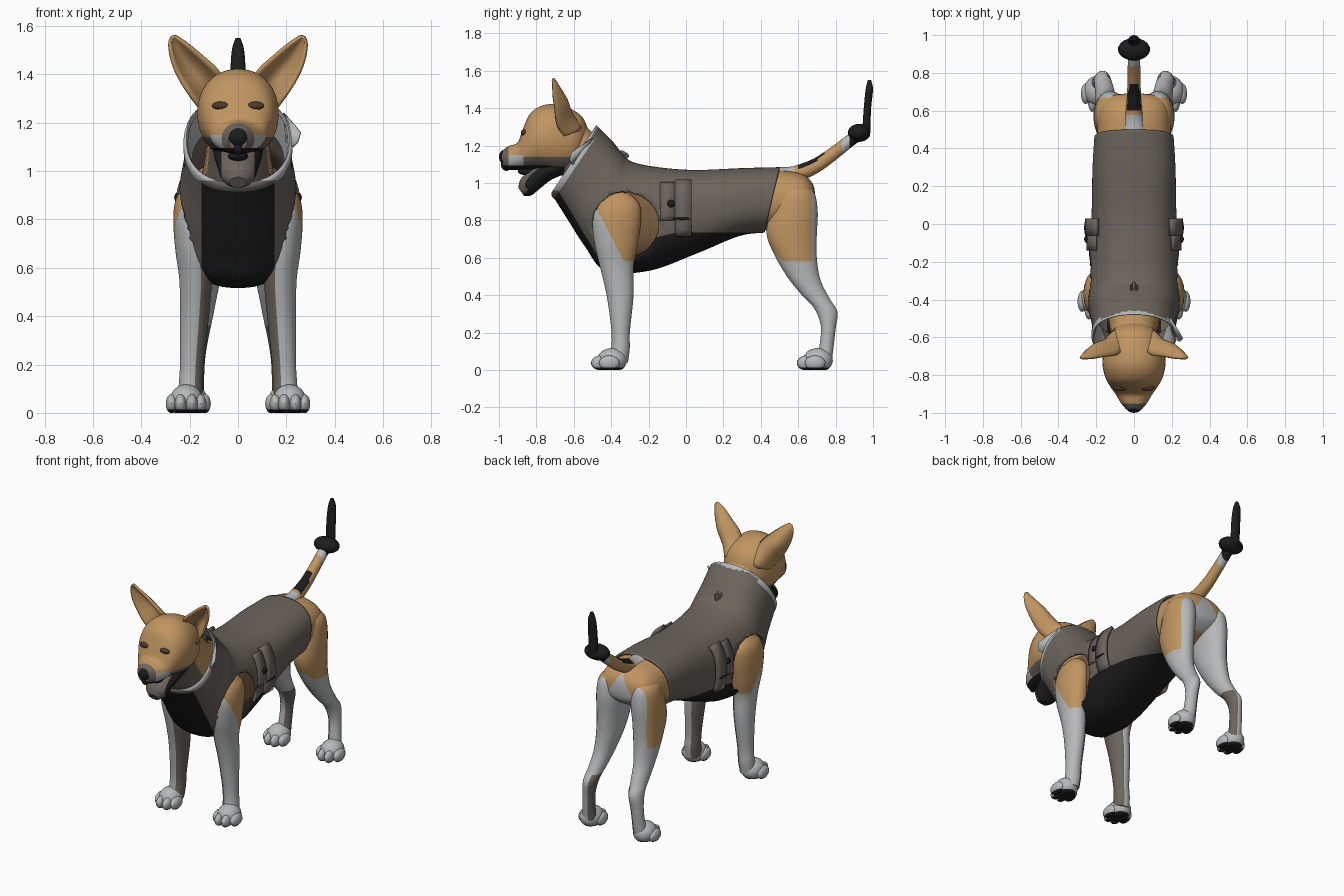
import bpy, bmesh, math
from mathutils import Vector

if "Cube" in bpy.data.objects:
    bpy.data.objects.remove(bpy.data.objects["Cube"])

# Colours
TAN, VEST, WHITE, BLACK, EYE, BROWN = range(6)
COLOURS = [("tan fur", (0.53, 0.30, 0.12)), ("grey brown fabric", (0.150, 0.128, 0.108)),
           ("pale grey fur", (0.47, 0.48, 0.485)), ("black", (0.012, 0.012, 0.012)),
           ("dark brown", (0.07, 0.045, 0.025)), ("brown fur", (0.20, 0.115, 0.055))]
MATS = []
for label, rgb in COLOURS:
    m = bpy.data.materials.new(label)
    m.diffuse_color = (*rgb, 1)
    m.use_nodes = True
    m.node_tree.nodes["Principled BSDF"].inputs["Base Color"].default_value = m.diffuse_color
    MATS.append(m)


def finish(name, bm, rule, cuts=()):
    """Cut the mesh along colour borders (point, normal), colour it and link it."""
    for co, no in cuts:
        bmesh.ops.bisect_plane(bm, geom=bm.verts[:] + bm.edges[:] + bm.faces[:],
                               plane_co=co, plane_no=Vector(no).normalized())
    bm.normal_update()
    for f in bm.faces:
        f.material_index = rule(f.calc_center_median(), f.normal) if callable(rule) else rule
    me = bpy.data.meshes.new(name)
    bm.to_mesh(me)
    bm.free()
    for m in MATS:
        me.materials.append(m)
    ob = bpy.data.objects.new(name, me)
    bpy.context.collection.objects.link(ob)
    return ob


def at(axis, *values):
    """Cutting planes square to one axis."""
    no = Vector([float(i == axis) for i in range(3)])
    return [(no * v, no) for v in values]


def spline(rows, k):
    """Catmull-Rom interpolation of whole rows of numbers."""
    out, last = [], len(rows) - 1
    for i in range(last):
        a, b, c, d = (rows[max(0, min(last, j))] for j in (i - 1, i, i + 1, i + 2))
        for s in range(k):
            t = s / k
            out.append([0.5 * (2 * q + (r - p) * t + (2 * p - 5 * q + 4 * r - u) * t * t
                               + (3 * q - p - 3 * r + u) * t ** 3) for p, q, r, u in zip(a, b, c, d)])
    return out + [list(rows[-1])]


def loft(name, rows, rule, n=28, k=5, e=2.0, side=1, is_open=False, cuts=()):
    """Rings between two side-view points: (y0, z0, y1, z1, x centre, half width)."""
    bm, rings = bmesh.new(), []
    for y0, z0, y1, z1, xc, w in spline(rows, k):
        c = Vector((xc * side, (y0 + y1) / 2, (z0 + z1) / 2))
        v = Vector((0, (y0 - y1) / 2, (z0 - z1) / 2))
        ring = []
        for i in range(n):
            a = math.tau * (i + 0.5) / n
            co, si = math.cos(a), math.sin(a)
            p = math.copysign(abs(co) ** (2 / e), co)
            q = math.copysign(abs(si) ** (2 / e), si)
            ring.append(bm.verts.new(c + Vector((max(w, 0.005) * p, 0, 0)) + v * q))
        rings.append(ring)
    for r, s in zip(rings, rings[1:]):
        for i in range(n):
            j = (i + 1) % n
            bm.faces.new((r[i], r[j], s[j], s[i]))
    caps = [bm.faces.new(rings[0]), bm.faces.new(rings[-1])]
    bmesh.ops.recalc_face_normals(bm, faces=bm.faces)
    if is_open:
        bmesh.ops.delete(bm, geom=caps, context='FACES_ONLY')
    return finish(name, bm, rule, cuts)


def balls(name, items, rule, floor=-1, cuts=()):
    bm = bmesh.new()
    for c, r in items:
        vs = bmesh.ops.create_uvsphere(bm, u_segments=18, v_segments=12, radius=1)["verts"]
        for v in vs:
            v.co = Vector(v.co[i] * r[i] + c[i] for i in range(3))
            v.co.z = max(v.co.z, floor)
    return finish(name, bm, rule, cuts)


def sheet(name, grid, rule, thick):
    """Thin plate through a grid of points."""
    bm = bmesh.new()
    vs = [[bm.verts.new(p) for p in row] for row in grid]
    for r, s in zip(vs, vs[1:]):
        for i in range(len(r) - 1):
            bm.faces.new((r[i], r[i + 1], s[i + 1], s[i]))
    ob = finish(name, bm, rule)
    mod = ob.modifiers.new("thickness", 'SOLIDIFY')
    mod.thickness, mod.offset = thick, 0
    return ob


# Body under the coat, with rump and neck
def body_rule(c, n):
    if c.y > .6:
        return WHITE if abs(c.x) < .04 + .7 * (.97 - c.z) else TAN
    if -.56 < c.y < -.05 and c.z < .99:
        return BROWN
    return VEST if c.y < -.45 and n.y < -.3 and c.z < 1.13 else TAN


loft("body", [(.69, .95, .69, .89, 0, .05), (.675, 1.0, .675, .85, 0, .13), (.62, 1.05, .61, .80, 0, .18),
              (.50, 1.07, .47, .75, 0, .195), (.30, 1.06, .28, .74, 0, .19), (.05, 1.04, .05, .66, 0, .19),
              (-.20, 1.06, -.20, .57, 0, .18), (-.33, 1.11, -.42, .62, 0, .165),
              (-.42, 1.18, -.56, .84, 0, .14), (-.50, 1.27, -.64, 1.0, 0, .125),
              (-.60, 1.36, -.70, 1.1, 0, .12)],
     body_rule, e=2.3, cuts=[((.04, 0, .97), (1, 0, .7)), ((-.04, 0, .97), (-1, 0, .7))] + at(2, .99))


# Coat: open shell with a black chest and belly panel
def coat_rule(c, n):
    if c.y < -.33 and abs(c.x) < .15 and c.z < .96:
        return BLACK
    return BLACK if c.z < .735 + .22 * min(0, c.y + .05) and c.y > -.44 else VEST


coat = loft("coat", [(.50, 1.085, .42, .735, 0, .21), (.30, 1.08, .28, .715, 0, .22),
                     (.05, 1.07, .05, .62, 0, .225), (-.15, 1.085, -.20, .53, 0, .24),
                     (-.29, 1.115, -.43, .53, 0, .25), (-.35, 1.17, -.54, .66, 0, .24),
                     (-.39, 1.22, -.63, .80, 0, .225), (-.47, 1.30, -.715, .935, 0, .22)],
            coat_rule, n=72, k=10, e=2.4, is_open=True,
            cuts=at(0, -.15, .15) + at(1, -.44, -.33) + at(2, .735, .96) + [((0, -.05, .735), (0, -.22, 1))])
# Leg holes: remove faces inside an ellipse, then pull the rim onto it
CY, CZ, RY, RZ = -.325, .775, .18, .18
bm = bmesh.new()
bm.from_mesh(coat.data)


def hole_radius(p):
    return math.hypot((p.y - CY) / RY, (p.z - CZ) / RZ) if abs(p.x) > .14 else 9


bmesh.ops.delete(bm, geom=[f for f in bm.faces if hole_radius(f.calc_center_median()) < 1], context='FACES')
for v in bm.verts:
    d = hole_radius(v.co)
    if v.is_boundary and .8 < d < 1.2:
        v.co.y, v.co.z = CY + (v.co.y - CY) / d, CZ + (v.co.z - CZ) / d
bm.to_mesh(coat.data)
bm.free()
mod = coat.modifiers.new("thickness", 'SOLIDIFY')
mod.thickness, mod.offset = .014, -1

# Pale collar lining and rim, with one turned-out corner
loft("collar_lining", [(-.455, 1.285, -.705, .915, 0, .226), (-.475, 1.307, -.72, .935, 0, .223),
                       (-.475, 1.295, -.705, .95, 0, .208), (-.40, 1.19, -.60, .88, 0, .19)],
     lambda c, n: VEST if c.z < .96 else WHITE, n=40, k=3, e=2.3, is_open=True, cuts=at(2, .96))
sheet("collar_corner", [[(.19, -.50, 1.24), (.235, -.57, 1.19), (.258, -.61, 1.16)],
                        [(.20, -.57, 1.12), (.225, -.61, 1.10), (.245, -.62, 1.12)]], WHITE, .01)
# Leash slot on the back of the collar
balls("leash_slot", [((0, -.335, 1.145), (.01, .03, .02)), ((.014, -.35, 1.155), (.008, .03, .02)),
                     ((-.014, -.35, 1.155), (.008, .03, .02))], VEST)


# Head
def head_rule(c, n):
    if c.y < -.72 and c.z < 1.095 or c.z < 1.085:
        return BLACK
    if c.y < -.95 or (c.z < 1.14 and c.y > -.87):
        return VEST
    return WHITE if c.y < -.87 and c.z < 1.15 else TAN


head = loft("head", [(-.52, 1.28, -.55, 1.14, 0, .07), (-.56, 1.36, -.60, 1.07, 0, .13),
                     (-.65, 1.41, -.66, 1.05, 0, .158), (-.75, 1.42, -.72, 1.055, 0, .168),
                     (-.83, 1.375, -.79, 1.07, 0, .152), (-.872, 1.29, -.85, 1.07, 0, .125),
                     (-.90, 1.218, -.90, 1.07, 0, .098), (-.95, 1.197, -.95, 1.07, 0, .068),
                     (-.985, 1.17, -.98, 1.085, 0, .04)], head_rule, n=40, k=6, e=2.15,
            cuts=at(2, 1.085, 1.095, 1.14, 1.15) + at(1, -.95, -.87, -.72))
balls("nose", [((0, -.965, 1.14), (.044, .035, .04)), ((0, -.96, 1.10), (.025, .03, .035))], BLACK)

# Open lower jaw and tongue
loft("lower_jaw", [(-.70, 1.14, -.64, 1.05, 0, .105), (-.78, 1.10, -.715, 1.02, 0, .098),
                   (-.845, 1.06, -.775, .975, 0, .084), (-.885, 1.02, -.825, .935, 0, .07),
                   (-.897, .975, -.865, .93, 0, .035)],
     lambda c, n: VEST if n.y < -.25 and abs(c.x) < .068 else BLACK, cuts=at(0, -.068, .068))
balls("tongue", [((0, -.84, 1.062), (.042, .06, .022))], BLACK)

# Eyes, set on the face
bpy.context.view_layer.update()
eyes = []
for x in (-.072, .072):
    hit, loc, _, _ = head.ray_cast(Vector((x, -2, 1.27)), Vector((0, 1, 0)))
    eyes.append(((x, loc.y + .004 if hit else -.85, 1.27), (.036, .016, .017)))
balls("eyes", eyes, EYE)

# Ears: cupped sheets (inner x, z, outer x, z, y, bow)
EAR = [(.05, 1.35, .145, 1.245, -.65, .085), (.085, 1.415, .195, 1.31, -.69, .08),
       (.15, 1.475, .245, 1.39, -.70, .065), (.21, 1.525, .273, 1.46, -.71, .04),
       (.25, 1.553, .283, 1.52, -.712, .015), (.262, 1.56, .277, 1.552, -.712, 0)]

# Legs (front y, z, back y, z, x centre, half width)
FRONT = [(-.40, .95, -.31, .95, .175, .03), (-.47, .89, -.25, .89, .185, .07),
         (-.50, .80, -.24, .80, .188, .08), (-.49, .68, -.26, .66, .185, .074),
         (-.46, .55, -.28, .55, .175, .068), (-.425, .40, -.28, .40, .18, .06),
         (-.40, .22, -.30, .20, .19, .05), (-.40, .12, -.30, .12, .195, .05),
         (-.42, .06, -.31, .04, .20, .05)]
HIND = [(.54, 1.0, .62, 1.0, .11, .03), (.48, .95, .685, .95, .122, .075),
        (.45, .85, .705, .85, .125, .088), (.43, .73, .70, .72, .13, .084),
        (.47, .62, .70, .60, .135, .075), (.54, .50, .72, .48, .145, .06),
        (.62, .40, .77, .38, .155, .05), (.685, .33, .81, .31, .165, .045),
        (.72, .24, .80, .22, .175, .04), (.715, .14, .79, .13, .18, .04),
        (.70, .06, .78, .05, .185, .045)]
FRONT_CUTS = at(0, -.14, .14) + at(2, .58) + [((0, -.33, .58), (0, 1.9, 1))]
HIND_CUTS = at(0, -.11, .11) + at(1, .67) + at(2, .58, .36) + [((0, .52, .58), (0, 1, 1))]


def inner(c, n):
    return n.x * math.copysign(1, c.x) < -.35


def front_rule(c, n):
    if c.z > .58 + max(0, 1.9 * (-.33 - c.y)) and abs(c.x) > .14:
        return TAN
    return VEST if inner(c, n) and c.z < .75 else WHITE


def hind_rule(c, n):
    if c.z > .58 + max(0, .52 - c.y) and c.y < .67 and abs(c.x) > .11:
        return TAN
    return VEST if c.z < .36 and inner(c, n) else WHITE


def sole_rule(c, n):
    return BLACK if c.z < .014 else WHITE


for s, side in ((1, "right"), (-1, "left")):
    loft(side + "_front_leg", FRONT, front_rule, k=6, side=s, cuts=FRONT_CUTS)
    loft(side + "_hind_leg", HIND, hind_rule, k=6, side=s, cuts=HIND_CUTS)
    for part, x, y in (("front", .213, -.385), ("hind", .195, .715)):
        toes = [((s * (x + dx), y + dy, .038), (.025, .055, .04))
                for dx, dy in ((-.058, -.035), (-.022, -.068), (.024, -.066), (.061, -.025))]
        balls(f"{side}_{part}_paw", [((s * x, y - .01, .052), (.07, .08, .066))] + toes, sole_rule,
              floor=0, cuts=at(2, .014))
    grid = []
    for xi, zi, xo, zo, y, bow in spline(EAR, 3):
        grid.append([(s * (xi + (xo - xi) * t / 10), y + bow * .04 * t * (10 - t), zi + (zo - zi) * t / 10)
                     for t in range(11)])
    sheet(side + "_ear", grid, TAN, .014)

    # Side strap, flap and buckle following the coat
    def arc(y, a0, a1, w):
        pts = []
        for i in range(9):
            a = math.radians(a0 + (a1 - a0) * i / 8)
            pts.append((s * w * math.cos(a) ** .83, y,
                        .845 + .235 * math.copysign(abs(math.sin(a)) ** .83, a)))
        return pts
    sheet(side + "_strap", [arc(y, -28, 42, .248) for y in (-.06, -.015, .03)], VEST, .022)
    sheet(side + "_flap", [arc(y, -8, 38, .246) for y in (-.14, -.1, -.06)], VEST, .012)
    balls(side + "_buckle", [((s * .25, -.08, .89), (.014, .02, .02))], BLACK)
    balls(side + "_strap_edge", [((s * .25, -.02, .81), (.014, .05, .008))], BLACK)


# Tail with patches, dark knob and upright tip
def tail_rule(c, n):
    if c.y > .875 or (n.z > .5 and .6 < c.y < .74):
        return BLACK
    return WHITE if c.y < .58 or c.y > .835 else TAN


loft("tail", [(.49, 1.085, .54, 1.0, 0, .06), (.57, 1.09, .61, 1.01, 0, .045),
              (.68, 1.13, .715, 1.06, 0, .037), (.78, 1.195, .81, 1.13, 0, .034),
              (.86, 1.255, .89, 1.195, 0, .033), (.93, 1.30, .95, 1.24, 0, .03)], tail_rule, n=20, k=6,
     cuts=at(1, .58, .6, .74, .835, .875))
balls("tail_knob", [((0, .925, 1.268), (.085, .06, .048))], BLACK)
loft("tail_tip", [(.94, 1.25, .985, 1.25, 0, .03), (.95, 1.40, .99, 1.40, 0, .032),
                  (.96, 1.50, 1.0, 1.50, 0, .026), (.972, 1.55, .99, 1.55, 0, .01)], BLACK, n=16)

# Smooth shading with sharp edges kept
bpy.ops.object.select_all(action='SELECT')
bpy.ops.object.shade_smooth_by_angle(angle=math.radians(40))
